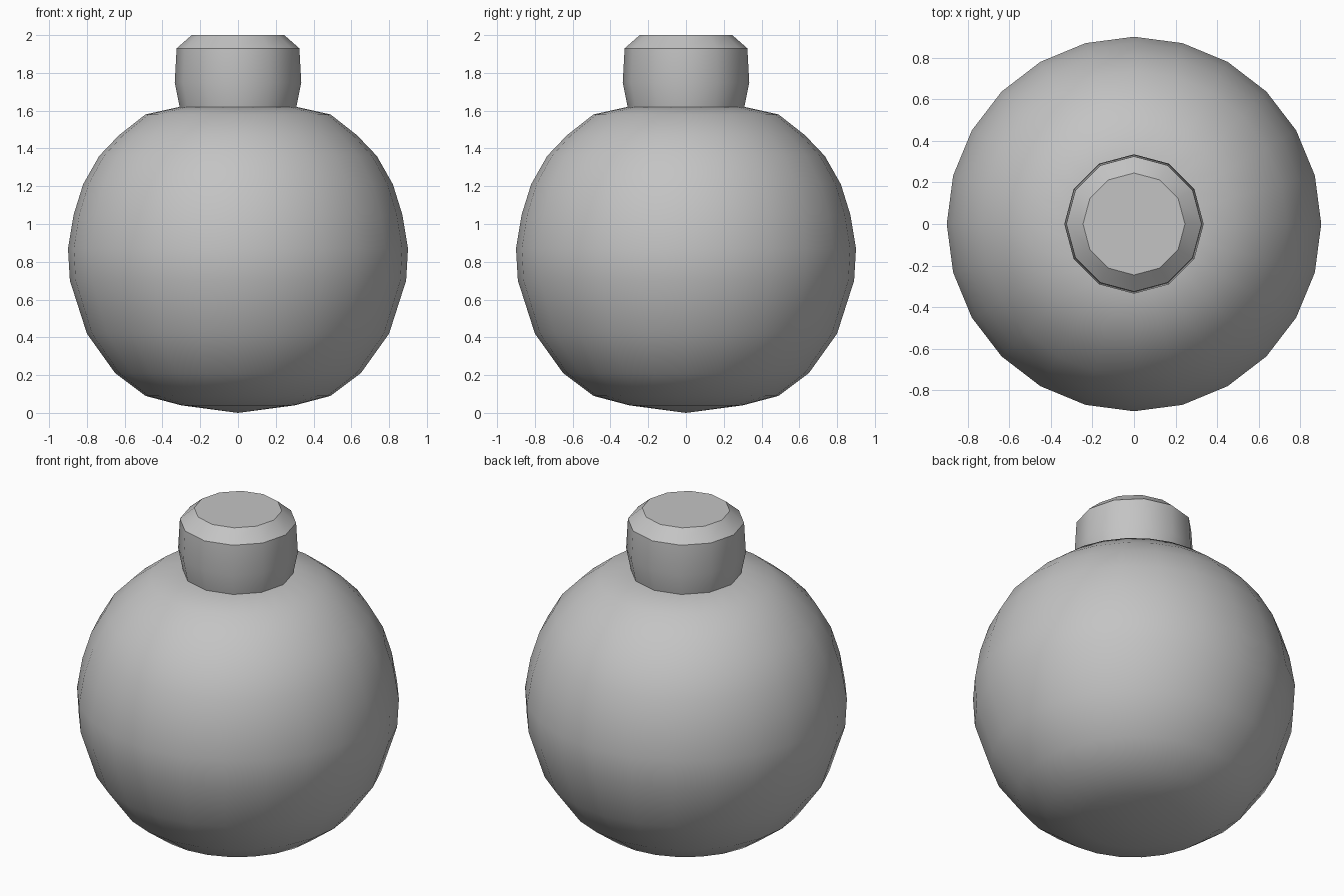
import bpy
import bmesh
from math import cos, sin, tau, radians

cube = bpy.data.objects.get("Cube")
if cube:
    bpy.data.objects.remove(cube, do_unlink=True)

grey = bpy.data.materials.new("plain grey")
grey.use_nodes = True
colour = (0.55, 0.55, 0.55, 1)
grey.diffuse_color = colour
grey.node_tree.nodes["Principled BSDF"].inputs["Base Color"].default_value = colour


def lathe(name, profile, sides):
    """Turn (radius, height) points, listed bottom to top, about the z axis."""
    bm = bmesh.new()
    rings = []
    for r, z in profile:
        if r == 0:
            rings.append([bm.verts.new((0, 0, z))] * sides)
        else:
            rings.append([bm.verts.new((r * cos(tau * i / sides), r * sin(tau * i / sides), z))
                          for i in range(sides)])
    for low, high in zip(rings, rings[1:]):
        for i in range(sides):
            j = (i + 1) % sides
            corners = dict.fromkeys((low[i], low[j], high[j], high[i]))
            bm.faces.new(list(corners))
    # Close the top with one flat face
    bm.faces.new(rings[-1])
    bmesh.ops.recalc_face_normals(bm, faces=bm.faces)
    mesh = bpy.data.meshes.new(name)
    bm.to_mesh(mesh)
    bm.free()
    mesh.materials.append(grey)
    obj = bpy.data.objects.new(name, mesh)
    bpy.context.collection.objects.link(obj)
    bpy.ops.object.select_all(action="DESELECT")
    obj.select_set(True)
    bpy.context.view_layer.objects.active = obj
    bpy.ops.object.shade_smooth_by_angle(angle=radians(36))
    return obj


# Round body, slightly pointed underneath
lathe("round_body", [
    (0, 0), (0.30, 0.04), (0.49, 0.09), (0.65, 0.21), (0.80, 0.42),
    (0.89, 0.70), (0.90, 0.87), (0.87, 1.05), (0.82, 1.21), (0.735, 1.36),
    (0.63, 1.47), (0.49, 1.58), (0.31, 1.62)], 24)

# Stubby neck with a bevelled flat cap
lathe("neck_cap", [
    (0.305, 1.60), (0.31, 1.625), (0.335, 1.75), (0.325, 1.93), (0.245, 2.0)], 12)
